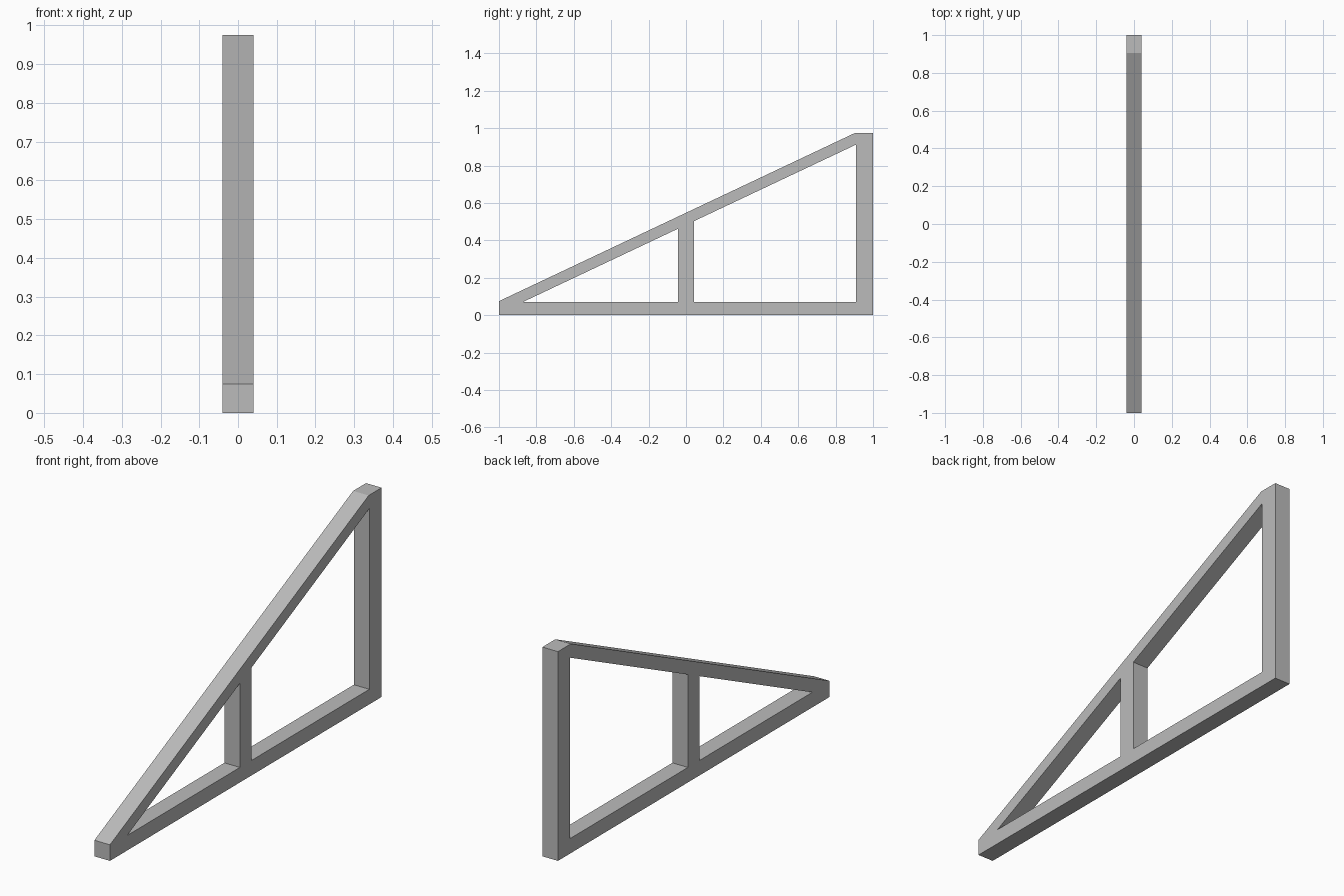
import bpy
import bmesh

cube = bpy.data.objects.get("Cube")
if cube:
    bpy.data.objects.remove(cube, do_unlink=True)

HALF_WIDTH = 0.04
BASE_TOP = 0.07
POST_FRONT = 0.91
TOP = 0.975
SLOPE = 0.4724

grey = bpy.data.materials.new("plain_grey")
grey.use_nodes = True
colour = (0.5, 0.5, 0.5, 1)
grey.diffuse_color = colour
grey.node_tree.nodes["Principled BSDF"].inputs["Base Color"].default_value = colour


def rafter_under(y):
    """Height of the sloping beam's underside."""
    return 0.01 + SLOPE * (y + 1)


def beam(name, profile):
    """Extrude a side profile of (y, z) points across the frame's width."""
    bm = bmesh.new()
    face = bm.faces.new([bm.verts.new((-HALF_WIDTH, y, z)) for y, z in profile])
    result = bmesh.ops.extrude_face_region(bm, geom=[face])
    moved = [v for v in result["geom"] if isinstance(v, bmesh.types.BMVert)]
    bmesh.ops.translate(bm, verts=moved, vec=(2 * HALF_WIDTH, 0, 0))
    bmesh.ops.recalc_face_normals(bm, faces=bm.faces)
    mesh = bpy.data.meshes.new(name)
    bm.to_mesh(mesh)
    bm.free()
    mesh.materials.append(grey)
    obj = bpy.data.objects.new(name, mesh)
    bpy.context.collection.objects.link(obj)
    return obj


# Bottom beam, cut at the front to meet the slope
toe = -1 + (BASE_TOP - 0.01) / SLOPE
beam("bottom_beam", [(-1, 0), (1, 0), (1, BASE_TOP), (toe, BASE_TOP), (-1, 0.01)])

# Sloping beam, plumb cut at both ends
beam("sloping_beam", [(-1, 0.01), (POST_FRONT, rafter_under(POST_FRONT)),
                      (POST_FRONT, TOP), (0.905, TOP), (-1, 0.075)])

# Tall post at the back
beam("back_post", [(POST_FRONT, BASE_TOP), (1, BASE_TOP), (1, TOP), (POST_FRONT, TOP)])

# Short post in the middle, its top cut to the slope
beam("middle_post", [(-0.043, BASE_TOP), (0.043, BASE_TOP),
                     (0.043, rafter_under(0.043)), (-0.043, rafter_under(-0.043))])
